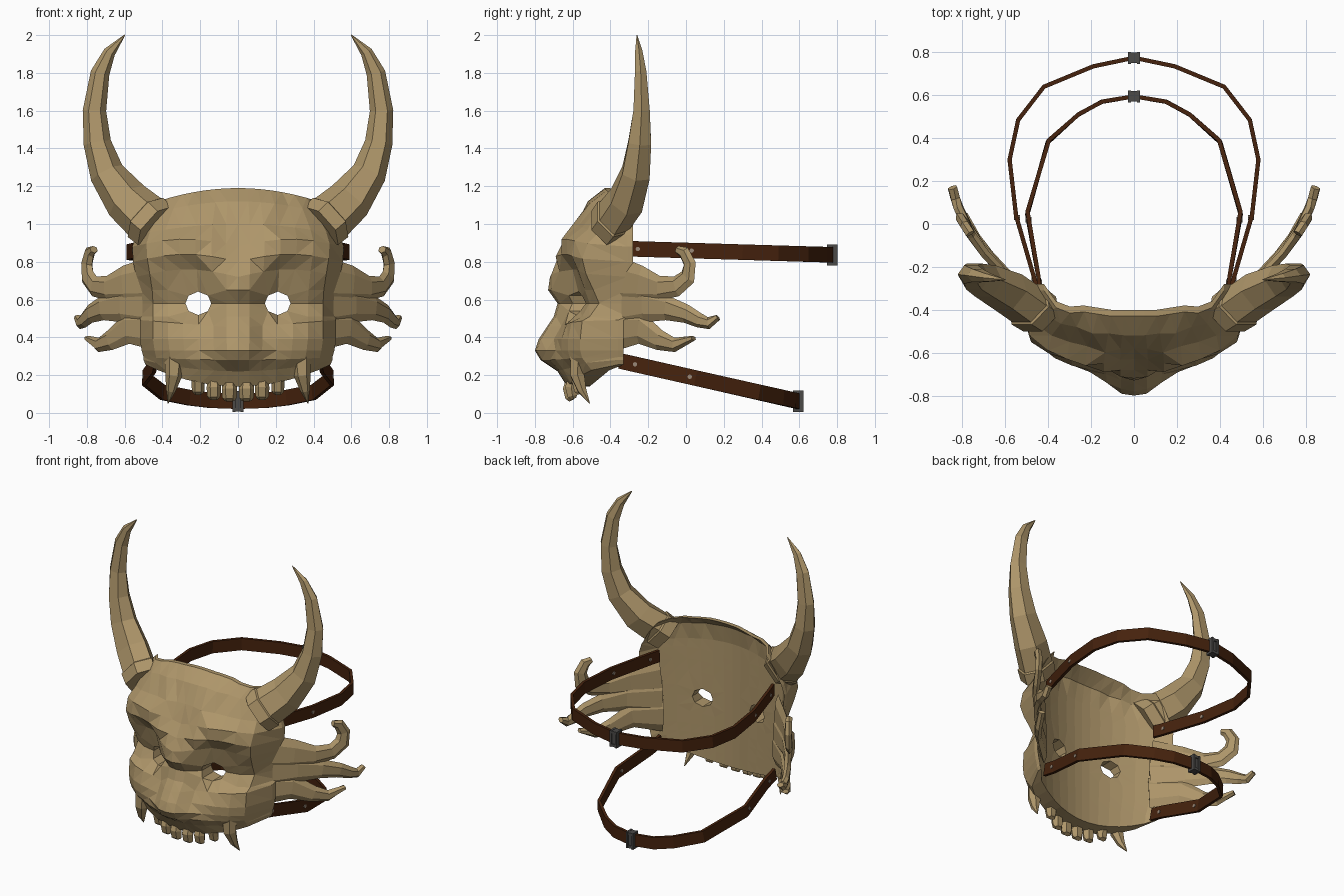
import bpy, bmesh, math
from mathutils import Vector, Matrix

cube = bpy.data.objects.get("Cube")
if cube:
    bpy.data.objects.remove(cube, do_unlink=True)


def material(name, rgb):
    mat = bpy.data.materials.new(name)
    mat.use_nodes = True
    mat.diffuse_color = (*rgb, 1)
    mat.node_tree.nodes["Principled BSDF"].inputs["Base Color"].default_value = (*rgb, 1)
    return mat


BONE = material("carved bone", (0.42, 0.302, 0.143))
LEATHER = material("brown leather", (0.06, 0.016, 0.004))
IRON = material("dark iron", (0.07, 0.067, 0.064))
STUD = material("pale stud", (0.32, 0.25, 0.19))


def finish(bm, name, mat, mirror=False):
    bmesh.ops.recalc_face_normals(bm, faces=bm.faces)
    mesh = bpy.data.meshes.new(name)
    bm.to_mesh(mesh)
    bm.free()
    mesh.materials.append(mat)
    obj = bpy.data.objects.new(name, mesh)
    bpy.context.collection.objects.link(obj)
    if mirror:
        obj.modifiers.new("Mirror", 'MIRROR').merge_threshold = 0.002
    return obj


def tube(bm, path, ref, sides=6):
    """Loft rings along (x, y, z, a, b) points; a is the radius along ref, b across it."""
    pts = [Vector(p[:3]) for p in path]
    ref = Vector(ref)
    rings = []
    for i, p in enumerate(path):
        t = (pts[min(i + 1, len(pts) - 1)] - pts[max(i - 1, 0)]).normalized()
        u = (ref - t * ref.dot(t)).normalized()
        v = t.cross(u)
        ring = []
        for k in range(sides):
            a = (k + 0.5) * 2 * math.pi / sides
            ring.append(bm.verts.new(pts[i] + u * p[3] * math.cos(a) + v * p[4] * math.sin(a)))
        rings.append(ring)
    for r, s in zip(rings, rings[1:]):
        for k in range(sides):
            n = (k + 1) % sides
            bm.faces.new((r[k], r[n], s[n], s[k]))
    bm.faces.new(rings[0])
    bm.faces.new(rings[-1])


def box(bm, centre, size):
    m = Matrix.Translation(centre) @ Matrix.Diagonal((*size, 1))
    bmesh.ops.create_cube(bm, size=1, matrix=m)


# Face shell: horizontal sections as (height, half width, depths from centre to cheek)
COLUMNS = [0, .06, .13, .21, .29, .37, .45, .52]
SECTIONS = [
    (1.19, .42, (.43, .43, .42, .41, .39)),
    (1.12, .48, (.52, .51, .51, .48, .42)),
    (1.00, .54, (.58, .60, .57, .55, .46)),
    (.88, .56, (.63, .65, .66, .63, .52)),
    (.80, .555, (.68, .69, .66, .63, .55)),
    (.72, .54, (.72, .67, .60, .58, .53)),
    (.65, .525, (.73, .62, .57, .55, .49)),
    (.58, .52, (.68, .60, .56, .53, .46)),
    (.51, .52, (.70, .62, .58, .56, .51)),
    (.45, .52, (.74, .66, .64, .63, .55)),
    (.39, .52, (.78, .70, .68, .66, .56)),
    (.33, .51, (.80, .74, .69, .66, .56)),
    (.28, .50, (.77, .72, .69, .65, .55)),
    (.22, .50, (.68, .67, .65, .61, .53)),
    (.14, .49, (.63, .62, .61, .58, .50)),
]
EYE = (7, 3)
EYE_X, EYE_Z = COLUMNS[EYE[1]], SECTIONS[EYE[0]][0]

bm = bmesh.new()
verts = {}
for i, (height, width, d) in enumerate(SECTIONS):
    depths = [d[0], .85 * d[0] + .15 * d[1], d[1], d[2], d[3],
              (d[3] + d[4]) / 2 + .015, d[4], .36 if height < .5 else .31]
    for j, column in enumerate(COLUMNS):
        if (i, j) == EYE:
            continue
        x, z = column * width / COLUMNS[-1], height
        if height > 0.95:                       # domed crown
            z -= x * x * (height - .8)
        elif height < 0.3:                      # mouth rises to the corners
            z += 3 * x * x * (.3 - height)
        elif 0.7 < height < 0.9:                # arched brow
            z += .04 * math.sin(math.pi * column / COLUMNS[-1])
        elif 0.4 < height < 0.5:                # raised cheek
            z += .08 * x
        if max(abs(i - EYE[0]), abs(j - EYE[1])) == 1:
            a = math.atan2(z - EYE_Z, x - EYE_X)
            x, z = EYE_X + .068 * math.cos(a), EYE_Z + .062 * math.sin(a)
        inner = min(depths[j] - .03, .34 + .17 * (1 - (x / .54) ** 2))
        verts[0, i, j] = bm.verts.new((x, -depths[j], z))
        verts[1, i, j] = bm.verts.new((x, -inner, z))

edges = {}
for i in range(len(SECTIONS) - 1):
    for j in range(len(COLUMNS) - 1):
        quad = [(i, j), (i + 1, j), (i + 1, j + 1), (i, j + 1)]
        if EYE in quad:
            continue
        bm.faces.new([verts[0, *q] for q in quad])
        bm.faces.new([verts[1, *q] for q in reversed(quad)])
        for p, q in zip(quad, quad[1:] + quad[:1]):
            edges.setdefault(frozenset((p, q)), []).append((p, q))
# Rim and eye hole walls
for uses in edges.values():
    p, q = uses[0]
    if len(uses) == 1 and (p[1] or q[1]):
        bm.faces.new((verts[0, *p], verts[1, *p], verts[1, *q], verts[0, *q]))
bmesh.ops.recalc_face_normals(bm, faces=bm.faces)
bmesh.ops.triangulate(bm, faces=bm.faces)
finish(bm, "mask_face", BONE, mirror=True)

# Horns, with a shallow collar at the root
bm = bmesh.new()
tube(bm, [(.44, -.42, .99, .105, .135), (.49, -.385, 1.035, .11, .14),
          (.495, -.38, 1.04, .1, .13), (.59, -.315, 1.125, .1, .12),
          (.695, -.265, 1.27, .085, .092), (.745, -.245, 1.43, .07, .073),
          (.76, -.235, 1.6, .05, .062), (.73, -.24, 1.8, .035, .05),
          (.68, -.25, 1.91, .022, .032), (.6, -.26, 2, .002, .003)], (0, 1, 0))
finish(bm, "horns", BONE, mirror=True)

# Side fins: curling tendrils laid on a swept-back curve, as (y, z, half width)
TENDRILS = [
    [(-.37, .70, .13), (-.24, .68, .1), (-.14, .66, .065), (-.05, .67, .055),
     (.01, .72, .052), (.02, .79, .042), (-.01, .85, .036), (-.045, .865, .02)],
    [(-.37, .56, .12), (-.22, .57, .09), (-.1, .555, .065), (0, .525, .05),
     (.07, .49, .04), (.12, .475, .032), (.17, .505, .016)],
    [(-.37, .44, .11), (-.24, .45, .085), (-.14, .385, .055), (-.06, .36, .038),
     (.04, .395, .014)],
]
bm = bmesh.new()
for n, tendril in enumerate(TENDRILS):
    tube(bm, [(.79 + .55 * y - y * y - .008 * n, y, z, .024, w) for y, z, w in tendril],
         (.75, -.66, 0))
finish(bm, "side_fins", BONE, mirror=True)

# Teeth and fangs
bm = bmesh.new()
for n in range(3):
    x, y, low, w = .045 + .083 * n, -.605 + .012 * n * n, .066 + .009 * n * n, .041 - .003 * n
    tube(bm, [(x, y, low + .12, .03, w * .85), (x, y - .014, low + .06, .038, w),
              (x, y - .008, low + .015, .03, w * .95), (x, y, low, .016, w * .7)], (0, 1, 0))
finish(bm, "teeth", BONE, mirror=True)

bm = bmesh.new()
tube(bm, [(.335, -.57, .3, .05, .055), (.34, -.575, .2, .042, .045),
          (.355, -.55, .12, .026, .026), (.37, -.51, .05, .002, .002)], (0, 1, 0))
finish(bm, "fangs", BONE, mirror=True)


# Straps with buckles and studs
def strap(name, half, height, slope, studs):
    def z_at(y):
        return height + slope * y

    loop = half + [(-x, y) for x, y in reversed(half[:-1])]
    bm = bmesh.new()
    tube(bm, [(x, y, z_at(y), .058, .014) for x, y in loop], (0, 0, 1), sides=4)
    finish(bm, name + "_strap", LEATHER)

    back = half[-1][1]
    bm = bmesh.new()
    box(bm, (0, back, z_at(back)), (.045, .036, .1))
    for side in (-1, 1):
        box(bm, (side * .021, back, z_at(back)), (.014, .056, .112))
        box(bm, (0, back, z_at(back) + side * .045), (.056, .05, .018))
    finish(bm, name + "_buckle", IRON)

    bm = bmesh.new()
    for x, y in studs:
        m = Matrix.Translation((x, y, z_at(y))) @ Matrix.Rotation(math.pi / 2, 4, 'Y')
        bmesh.ops.create_cone(bm, cap_ends=True, segments=8, radius1=.012, radius2=.012,
                              depth=.029, matrix=m)
    finish(bm, name + "_studs", STUD, mirror=True)


strap("upper", [(.44, -.33), (.46, -.27), (.55, .04), (.58, .3), (.54, .485),
                (.42, .64), (.19, .735), (0, .775)],
      .86, -.03, [(.464, -.255), (.546, .03)])
strap("lower", [(.44, -.35), (.445, -.25), (.497, .05), (.4, .385), (.26, .51),
                (.15, .57), (0, .595)],
      .196, -.226, [(.444, -.27), (.492, .02)])
